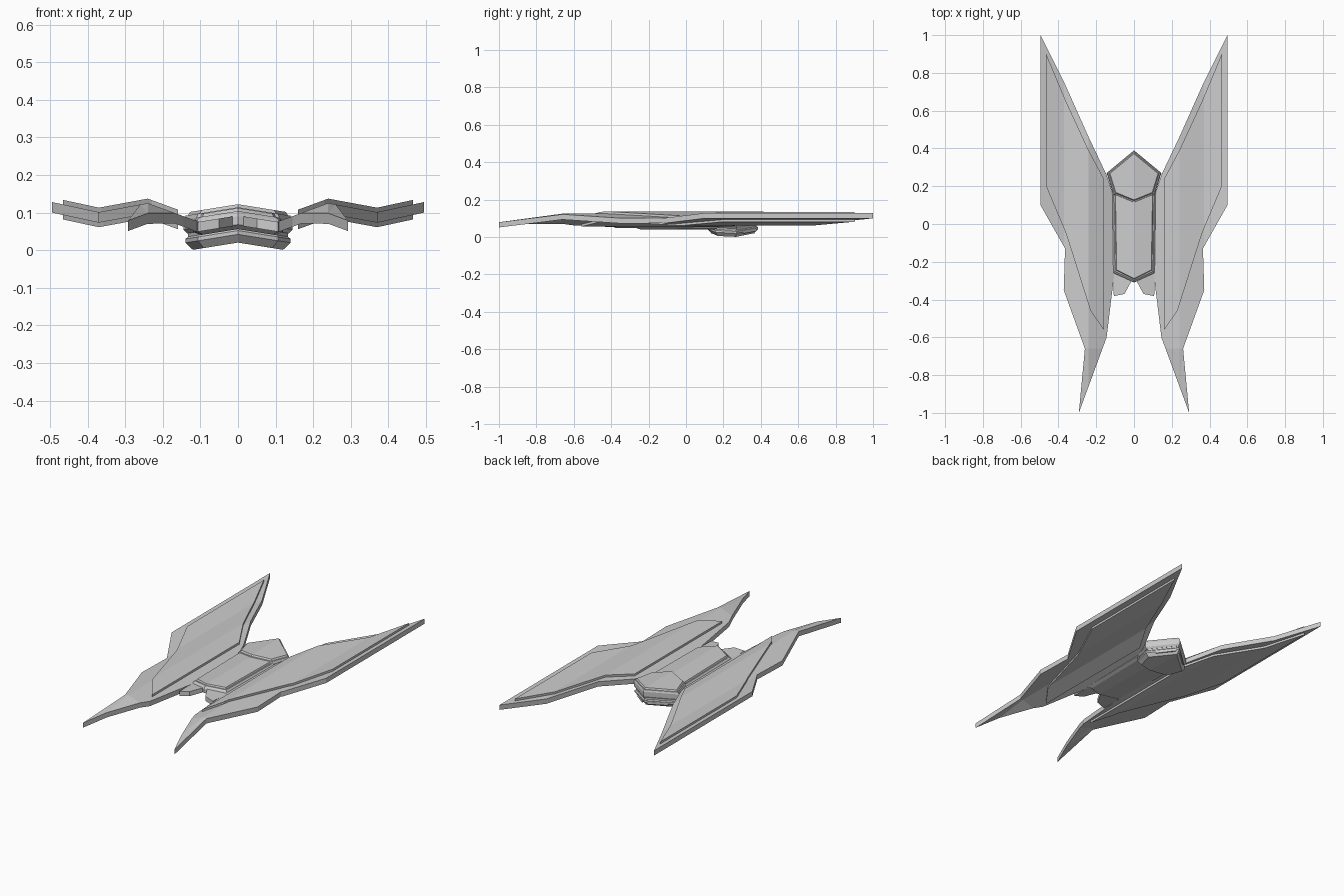
import bpy, bmesh

if "Cube" in bpy.data.objects:
    bpy.data.objects.remove(bpy.data.objects["Cube"])

# Gull-wing cross-section: (x, mid height)
SECTION = [(0.09, 0.056), (0.24, 0.111), (0.37, 0.087), (0.50, 0.115)]


def wing_height(x, y):
    x = min(max(x, SECTION[0][0]), SECTION[-1][0])
    for (x0, z0), (x1, z1) in zip(SECTION, SECTION[1:]):
        if x <= x1:
            z = z0 + (z1 - z0) * (x - x0) / (x1 - x0)
            break
    t = max(0.0, (-0.66 - y) / 0.34)          # front tip droops
    return z + (0.065 - z) * t


def finish(bm, name, mirror=False):
    bmesh.ops.recalc_face_normals(bm, faces=bm.faces)
    me = bpy.data.meshes.new(name)
    bm.to_mesh(me)
    bm.free()
    ob = bpy.data.objects.new(name, me)
    bpy.context.collection.objects.link(ob)
    if mirror:
        m = ob.modifiers.new("mirror", 'MIRROR')
        m.use_mirror_merge = False
    return ob


def wing_plate(name, outline, half):
    """Flat outline creased along the gull section, then thickened."""
    bm = bmesh.new()
    bm.faces.new([bm.verts.new((x, y, 0)) for x, y in outline])
    for co, no in [((0.24, 0, 0), (1, 0, 0)), ((0.37, 0, 0), (1, 0, 0)),
                   ((0, -0.66, 0), (0, 1, 0))]:
        bmesh.ops.bisect_plane(bm, geom=bm.verts[:] + bm.edges[:] + bm.faces[:],
                               dist=1e-5, plane_co=co, plane_no=no)
    bmesh.ops.triangulate(bm, faces=bm.faces[:])
    for v in bm.verts:
        v.co.z = wing_height(v.co.x, v.co.y) - half
    r = bmesh.ops.extrude_face_region(bm, geom=bm.faces[:], use_keep_orig=True)
    for v in r["geom"]:
        if isinstance(v, bmesh.types.BMVert):
            v.co.z += 2 * half
    return finish(bm, name, True)


def chevron_stack(name, half_outline, levels, slope=0.16):
    """Symmetric rings of (inset, height), roofed down away from x = 0."""
    k = len(half_outline) - 1
    pts = half_outline + [(-x, y) for x, y in half_outline[-2:0:-1]]
    ys = [p[1] for p in pts]
    cy, hy = (max(ys) + min(ys)) / 2, (max(ys) - min(ys)) / 2
    hx = max(p[0] for p in pts)
    bm = bmesh.new()
    rings = []
    for d, h in levels:
        ring = []
        for x, y in pts:
            x2, y2 = x * (1 - d / hx), cy + (y - cy) * (1 - d / hy)
            ring.append(bm.verts.new((x2, y2, h - slope * abs(x2))))
        rings.append(ring)
    n = len(pts)
    for a, b in zip(rings, rings[1:]):
        for i in range(n):
            j = (i + 1) % n
            bm.faces.new((a[i], a[j], b[j], b[i]))
    for ring in (rings[0], rings[-1]):
        bm.faces.new(ring[:k + 1])
        bm.faces.new(ring[k:] + ring[:1])
    return finish(bm, name)


def prism(name, outline, z0, z1, slope=0.16):
    bm = bmesh.new()
    lo = [bm.verts.new((x, y, z0 - slope * x)) for x, y in outline]
    hi = [bm.verts.new((x, y, z1 - slope * x)) for x, y in outline]
    bm.faces.new(lo)
    bm.faces.new(hi)
    for i in range(len(lo)):
        j = (i + 1) % len(lo)
        bm.faces.new((lo[i], lo[j], hi[j], hi[i]))
    return finish(bm, name, True)


# Wings and their thicker inset panels
wing_plate("wings", [(0.495, 1.0), (0.495, 0.1), (0.365, -0.13), (0.372, -0.35),
                     (0.26, -0.66), (0.292, -1.0), (0.145, -0.6), (0.105, -0.27),
                     (0.115, 0.17), (0.145, 0.26), (0.24, 0.46), (0.365, 0.74)], 0.014)
wing_plate("wing_panels", [(0.465, 0.9), (0.465, 0.2), (0.36, -0.05), (0.23, -0.46),
                           (0.16, -0.56), (0.16, 0.24), (0.24, 0.39), (0.36, 0.65)], 0.026)

# Central hull with stepped deck
chevron_stack("hull", [(0, -0.31), (0.112, -0.26), (0.12, 0.17), (0, 0.21)],
              [(0.022, 0.112), (0.018, 0.104), (0.012, 0.104), (0.005, 0.098),
               (0, 0.09), (0, 0.068), (0.02, 0.056)])

# Rear cabin block and the keel pod beneath it
cabin = [(0, 0.11), (0.11, 0.155), (0.145, 0.27), (0, 0.39)]
chevron_stack("rear_cabin", cabin,
              [(0.018, 0.122), (0.012, 0.114), (0.006, 0.114), (0, 0.104),
               (0, 0.078), (0.01, 0.066)])
chevron_stack("keel_pod", cabin,
              [(0.012, 0.07), (0.012, 0.057), (0.005, 0.052), (0.005, 0.042),
               (0.025, 0.02)])

# Exhaust strips on the back of the keel pod
prism("exhaust_strips", [(0.015, 0.34), (0.085, 0.285), (0.098, 0.305), (0.015, 0.378)],
      0.034, 0.05)

# Front prongs below the hull nose
prism("front_prongs", [(0.015, -0.28), (0.11, -0.25), (0.107, -0.382),
                       (0.05, -0.37), (0.015, -0.305)], 0.066, 0.092)
